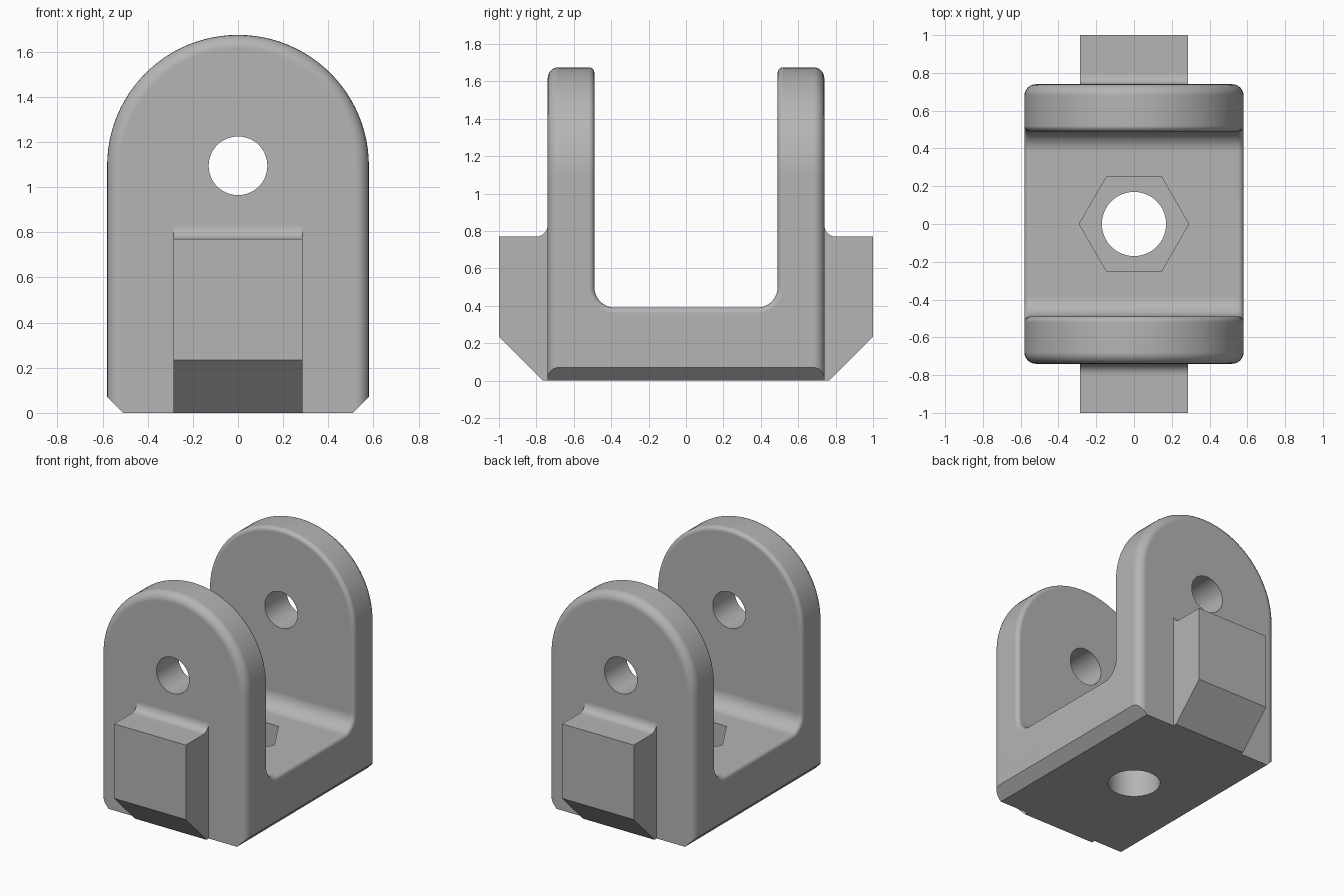
import bpy, bmesh, math
from mathutils import Vector

if "Cube" in bpy.data.objects:
    bpy.data.objects.remove(bpy.data.objects["Cube"], do_unlink=True)

HALF_W, HALF_D = 0.58, 0.74      # body half width and half depth
GAP, FLOOR = 0.49, 0.39          # half gap between the arms, channel floor
PIN_Z = 1.095                    # arch centre and pin hole height

grey = bpy.data.materials.new("plain grey")
grey.use_nodes = True
grey.diffuse_color = (0.46, 0.46, 0.46, 1)
grey.node_tree.nodes["Principled BSDF"].inputs["Base Color"].default_value = (0.46, 0.46, 0.46, 1)


def arc(cx, cy, r, start, end, n):
    angles = [math.radians(start + (end - start) * i / n) for i in range(n + 1)]
    return [(cx + r * math.cos(a), cy + r * math.sin(a)) for a in angles]


def prism(name, points, axis, lo, hi):
    """Extrude a closed profile along x or y (profile is y,z or x,z)."""
    bm = bmesh.new()
    place = (lambda p, t: (t, p[0], p[1])) if axis == "x" else (lambda p, t: (p[0], t, p[1]))
    face = bm.faces.new([bm.verts.new(place(p, lo)) for p in points])
    new = bmesh.ops.extrude_face_region(bm, geom=[face])["geom"]
    shift = Vector(place((0, 0), hi - lo))
    bmesh.ops.translate(bm, vec=shift, verts=[g for g in new if isinstance(g, bmesh.types.BMVert)])
    bmesh.ops.recalc_face_normals(bm, faces=bm.faces)
    mesh = bpy.data.meshes.new(name)
    bm.to_mesh(mesh)
    bm.free()
    mesh.materials.append(grey)
    obj = bpy.data.objects.new(name, mesh)
    bpy.context.collection.objects.link(obj)
    return obj


def cylinder(name, r, depth, loc, rot, sides=64):
    bpy.ops.mesh.primitive_cylinder_add(vertices=sides, radius=r, depth=depth, location=loc, rotation=rot)
    obj = bpy.context.object
    obj.name = name
    obj.data.materials.append(grey)
    return obj


def cut(target, cutter):
    cutter.hide_render = True
    bpy.context.view_layer.update()
    mod = target.modifiers.new("cut", "BOOLEAN")
    mod.operation, mod.solver, mod.object = "DIFFERENCE", "EXACT", cutter
    bpy.context.view_layer.objects.active = target
    bpy.ops.object.modifier_apply(modifier=mod.name)
    bpy.data.objects.remove(cutter, do_unlink=True)


def on_outline(v):
    """True where a point lies on the side walls or the arch."""
    if v.z <= PIN_Z + 1e-4:
        return abs(abs(v.x) - HALF_W) < 1e-3
    return abs(math.hypot(v.x, v.z - PIN_Z) - HALF_W) < 2e-3


def round_edges(obj, rule, radius):
    bm = bmesh.new()
    bm.from_mesh(obj.data)
    edges = [e for e in bm.edges if all(on_outline(v.co) for v in e.verts) and rule(e)]
    bmesh.ops.bevel(bm, geom=edges, offset=radius, offset_type="OFFSET", segments=6,
                    profile=0.5, affect="EDGES", clamp_overlap=False)
    bm.to_mesh(obj.data)
    bm.free()


def finish(obj):
    bpy.ops.object.select_all(action="DESELECT")
    obj.select_set(True)
    bpy.context.view_layer.objects.active = obj
    bpy.ops.object.shade_smooth_by_angle(angle=math.radians(30))
    obj.modifiers.new("even shading", "WEIGHTED_NORMAL").keep_sharp = True


# Clevis body: arched block with a rounded channel between two arms
outline = [(-HALF_W, 0), (HALF_W, 0)] + arc(0, PIN_Z, HALF_W, 0, 180, 48)
body = prism("clevis_body", outline, "y", -HALF_D, HALF_D)
R = 0.11
channel = ([(-GAP, 2)] + arc(-GAP + R, FLOOR + R, R, 180, 270, 10)
           + arc(GAP - R, FLOOR + R, R, 270, 360, 10) + [(GAP, 2)])
cut(body, prism("channel_cutter", channel, "x", -1, 1))

# Rounded outer and inner rims
round_edges(body, lambda e: all(abs(abs(v.co.y) - HALF_D) < 1e-4 for v in e.verts)
            and max(v.co.z for v in e.verts) > 0.01, 0.06)
round_edges(body, lambda e: all(abs(v.co.y) < GAP + 1e-3 and v.co.z > 0.1 for v in e.verts)
            and e.calc_face_angle(0) > 1, 0.03)

# Chamfers along the bottom sides
for s in (-1, 1):
    wedge = [(s * 0.51, 0), (s * 0.68, 0.17), (s * 0.68, -0.1), (s * 0.41, -0.1)]
    cut(body, prism("chamfer_cutter", wedge, "y", -1, 1))

# Pin hole, bolt hole and hexagonal nut pocket
cut(body, cylinder("pin_cutter", 0.13, 3, (0, 0, PIN_Z), (math.pi / 2, 0, 0)))
cut(body, cylinder("bolt_cutter", 0.17, 1, (0, 0, 0), (0, 0, 0)))
cut(body, cylinder("nut_cutter", 0.29, 0.4, (0, 0, 0.4), (0, 0, math.pi / 6), 6))
finish(body)

# Outer lugs with a sloped underside and a fillet against the arm
for name, s in (("front_lug", -1), ("back_lug", 1)):
    side = ([(HALF_D, 0), (0.765, 0), (1, 0.235), (1, 0.77)]
            + arc(HALF_D + 0.06, 0.83, 0.06, 270, 180, 8))
    finish(prism(name, [(s * y, z) for y, z in side], "x", -0.285, 0.285))
